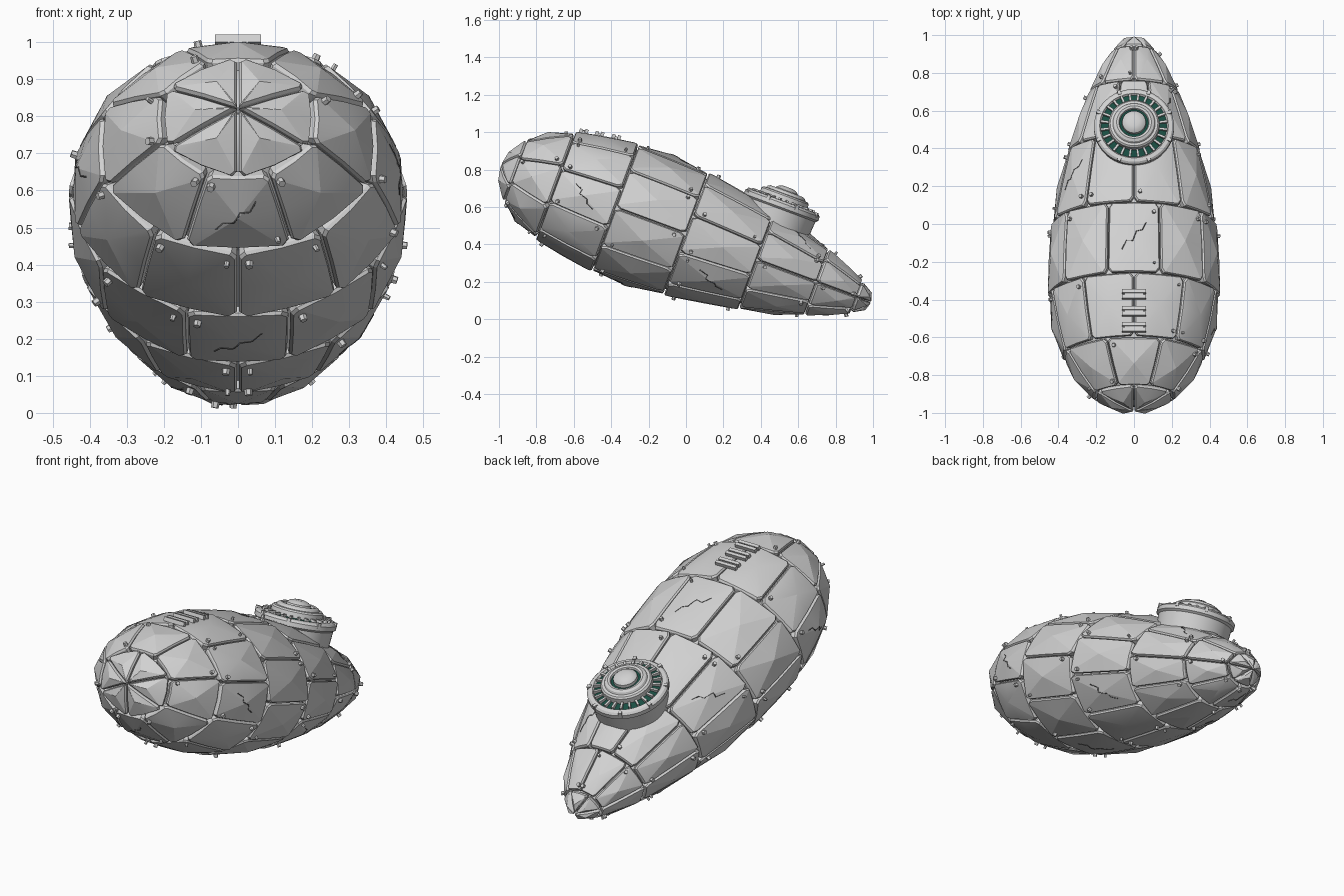
import bpy, bmesh, math, random
from math import sin, cos, pi, tau
from mathutils import Matrix, Vector
from mathutils.bvhtree import BVHTree

random.seed(4)
if "Cube" in bpy.data.objects:
    bpy.data.objects.remove(bpy.data.objects["Cube"])

# The hull axis runs along local y and dips toward the tail
TILT = Matrix.Translation((0, 0, 0.457)) @ Matrix.Rotation(math.radians(-20.3), 4, 'X')
LENGTH, HEIGHT, WIDE = 1.055, 0.35, 1.25
COUNTS = [6, 8, 10, 10, 10, 10, 8, 6]


def material(name, color):
    m = bpy.data.materials.new(name)
    m.use_nodes = True
    m.diffuse_color = (*color, 1)
    m.node_tree.nodes["Principled BSDF"].inputs["Base Color"].default_value = (*color, 1)
    return m


GREY = material("stone grey", (0.64, 0.64, 0.64))
GREEN = material("deep green", (0.01, 0.075, 0.055))
DARK = material("crack grey", (0.13, 0.13, 0.13))


def finish(name, bm, mats=(GREY,), angle=None):
    bmesh.ops.recalc_face_normals(bm, faces=bm.faces)
    me = bpy.data.meshes.new(name)
    bm.to_mesh(me)
    bm.free()
    ob = bpy.data.objects.new(name, me)
    bpy.context.collection.objects.link(ob)
    for m in mats:
        me.materials.append(m)
    ob.matrix_world = TILT
    if angle:
        bpy.ops.object.select_all(action='DESELECT')
        ob.select_set(True)
        bpy.context.view_layer.objects.active = ob
        bpy.ops.object.shade_smooth_by_angle(angle=math.radians(angle))
    return ob


def hull(lat, phi, lift=0.0):
    """Point on the egg; lat runs 0..8 from nose to tail, phi from the top."""
    t = lat * pi / 8
    s = -LENGTH * cos(t)
    h = sin(t) * (HEIGHT - 0.11 * s)
    p = Vector((WIDE * h * sin(phi), s, h * cos(phi)))
    n = Vector((sin(t) * sin(phi) / (WIDE * HEIGHT), -cos(t) / LENGTH, sin(t) * cos(phi) / HEIGHT))
    return p + n.normalized() * lift


def plate_phi(band, i, a):
    """Angle across a plate, a from -1 to 1; alternate bands are staggered."""
    return (i + 0.5 * (1 - band % 2) + a * 0.5) * tau / COUNTS[band]


def box(bm, center, size, rot=None):
    mat = Matrix.Translation(center) @ (rot or Matrix()) @ Matrix.Diagonal((*size, 1))
    bmesh.ops.create_cube(bm, size=1, matrix=mat)


# Inner core, seen through the seams
bm = bmesh.new()
rows = [[bm.verts.new(hull(0.1 + 7.8 * j / 24, k * tau / 40, -0.036)) for k in range(40)] for j in range(25)]
for r0, r1 in zip(rows, rows[1:]):
    for k in range(40):
        bm.faces.new((r0[k], r0[k - 1], r1[k - 1], r1[k]))
bm.faces.new(rows[0])
bm.faces.new(rows[-1])
finish("hull_core", bm, angle=30)

# Armour plates: clipped corners, nearly straight edges, chamfered lip and a raised centre
CUT = 0.88
side = [(-CUT, -1), (0, -1), (CUT, -1)]
OUTLINE = []
for q in range(4):
    OUTLINE += side
    side = [(-c, a) for a, c in side]


def rim(bm, band, i, gap, lift):
    points = []
    span = (hull(band + 1, 0) - hull(band, 0)).length
    for a, c in OUTLINE:
        lat = band + 0.5 + c * (0.5 - gap / span)
        t = lat * pi / 8
        radius = 1.12 * sin(t) * (HEIGHT + 0.11 * LENGTH * cos(t))
        trim = min(0.45, gap * COUNTS[band] / (radius * tau))
        points.append(hull(lat, plate_phi(band, i, a * (1 - 2 * trim)), lift))
    for k in range(1, 12, 3):
        points[k] = points[k].lerp((points[k - 1] + points[k + 1]) / 2, 0.6)
    return [bm.verts.new(p) for p in points]


bm = bmesh.new()
for band, count in enumerate(COUNTS):
    for i in range(count):
        rings = [rim(bm, band, i, *gl) for gl in ((0.003, -0.05), (0.003, -0.009), (0.009, -0.001))]
        for lo, hi in zip(rings, rings[1:]):
            for k in range(12):
                bm.faces.new((lo[k - 1], lo[k], hi[k], hi[k - 1]))
        peak = bm.verts.new(hull(band + 0.5, plate_phi(band, i, 0), 0.007))
        for k in range(12):
            bm.faces.new((rings[-1][k - 1], rings[-1][k], peak))
surface = BVHTree.FromBMesh(bm)
finish("armour_plates", bm, angle=9)


def on_plates(lat, phi):
    """Point and outward normal on the plated surface."""
    start = hull(lat, phi, 0.2)
    ray = hull(lat, phi) - start
    hit, normal, _, _ = surface.ray_cast(start, ray)
    if hit is None:
        hit = hull(lat, phi)
    return hit, -ray.normalized()


# Bolts near plate corners, and cracks on some plates
bolts = bmesh.new()
cracks = bpy.data.curves.new("surface_cracks", 'CURVE')
cracks.dimensions = '3D'
cracks.bevel_depth = 0.0024
cracks.bevel_resolution = 0
ZIGZAG = [(-0.5, -0.35), (-0.3, -0.1), (-0.05, -0.12), (0.1, 0.15), (0.35, 0.2), (0.5, 0.4)]
for band in range(1, 7):
    for i in range(COUNTS[band]):
        corners = random.sample([(-1, -1), (-1, 1), (1, -1), (1, 1)], 2)
        for n, (a, c) in enumerate(corners):
            if n and random.random() < 0.6:
                continue
            p, normal = on_plates(band + 0.5 + 0.36 * c, plate_phi(band, i, 0.76 * a))
            if p.z > 0.1 and math.hypot(p.x, p.y - 0.427) < 0.24:
                continue
            size = 0.012 - 0.004 * n
            bmesh.ops.create_cone(bolts, cap_ends=True, segments=6, radius1=size, radius2=size * 0.85, depth=0.024,
                                  matrix=Matrix.Translation(p + normal * 0.004)
                                  @ normal.to_track_quat('Z', 'Y').to_matrix().to_4x4())
        if (i + 2 * band) % 5 == 1:
            line = cracks.splines.new('POLY')
            line.points.add(len(ZIGZAG) * 3 - 3)
            for k, pt in enumerate(line.points):
                j, f = divmod(k, 3)
                a0, c0 = ZIGZAG[j]
                a1, c1 = ZIGZAG[min(j + 1, len(ZIGZAG) - 1)]
                a, c = a0 + (a1 - a0) * f / 3, c0 + (c1 - c0) * f / 3
                p, normal = on_plates(band + 0.5 + 0.5 * c, plate_phi(band, i, a * 0.9))
                pt.co = (*p, 1)
finish("plate_bolts", bolts)
cracks.materials.append(DARK)
crack_ob = bpy.data.objects.new("surface_cracks", cracks)
bpy.context.collection.objects.link(crack_ob)
crack_ob.matrix_world = TILT

# Ladder rungs on the upper front: paired bars on a low base
bm = bmesh.new()
for lat in (2.14, 2.4, 2.66):
    p, normal = on_plates(lat, 0.04)
    p.x = 0
    rot = normal.to_track_quat('Z', 'Y').to_matrix().to_4x4()
    along = (hull(lat + 0.1, 0) - hull(lat, 0)).normalized()
    for e in (-1, 1):
        box(bm, p + Vector((0, 0, 0.01)) + along * 0.015 * e, (0.125, 0.018, 0.022))
    box(bm, p + Vector((0, 0, 0.004)), (0.1, 0.03, 0.016))
finish("ladder_rungs", bm)

# Turret: a lathed stepped drum with two green grooves
HUB = Vector((0, 0.427, 0.014))
PROFILE = [(0.188, 0.11), (0.2, 0.285), (0.212, 0.295), (0.212, 0.318), (0.202, 0.328), (0.182, 0.332),
           (0.174, 0.322), (0.136, 0.33), (0.134, 0.36), (0.126, 0.368), (0.112, 0.37), (0.106, 0.38),
           (0.092, 0.387), (0.08, 0.384), (0.076, 0.374), (0.064, 0.374), (0.062, 0.39), (0.05, 0.4),
           (0.028, 0.408)]
GROOVES = (6, 14)
SEG = 48
bm = bmesh.new()
rings = [[bm.verts.new(HUB + Vector((r * cos(k * tau / SEG), r * sin(k * tau / SEG), z))) for k in range(SEG)]
         for r, z in PROFILE]
for n, (lo, hi) in enumerate(zip(rings, rings[1:])):
    for k in range(SEG):
        bm.faces.new((lo[k - 1], lo[k], hi[k], hi[k - 1])).material_index = int(n in GROOVES)
bm.faces.new(rings[-1])
bm.faces.new(rings[0])
finish("turret_drum", bm, (GREY, GREEN), 30)

# Ribs across the wide groove and small clamps around the rim
bm = bmesh.new()
for k in range(24):
    spin = Matrix.Rotation((k + 0.5) * tau / 24, 4, 'Z')
    box(bm, HUB + spin @ Vector((0.155, 0, 0.332)), (0.046, 0.012, 0.018), spin)
for k in range(8):
    spin = Matrix.Rotation((k + 0.5) * tau / 8, 4, 'Z')
    box(bm, HUB + spin @ Vector((0.203, 0, 0.322)), (0.022, 0.018, 0.026), spin)
finish("turret_ribs", bm)
